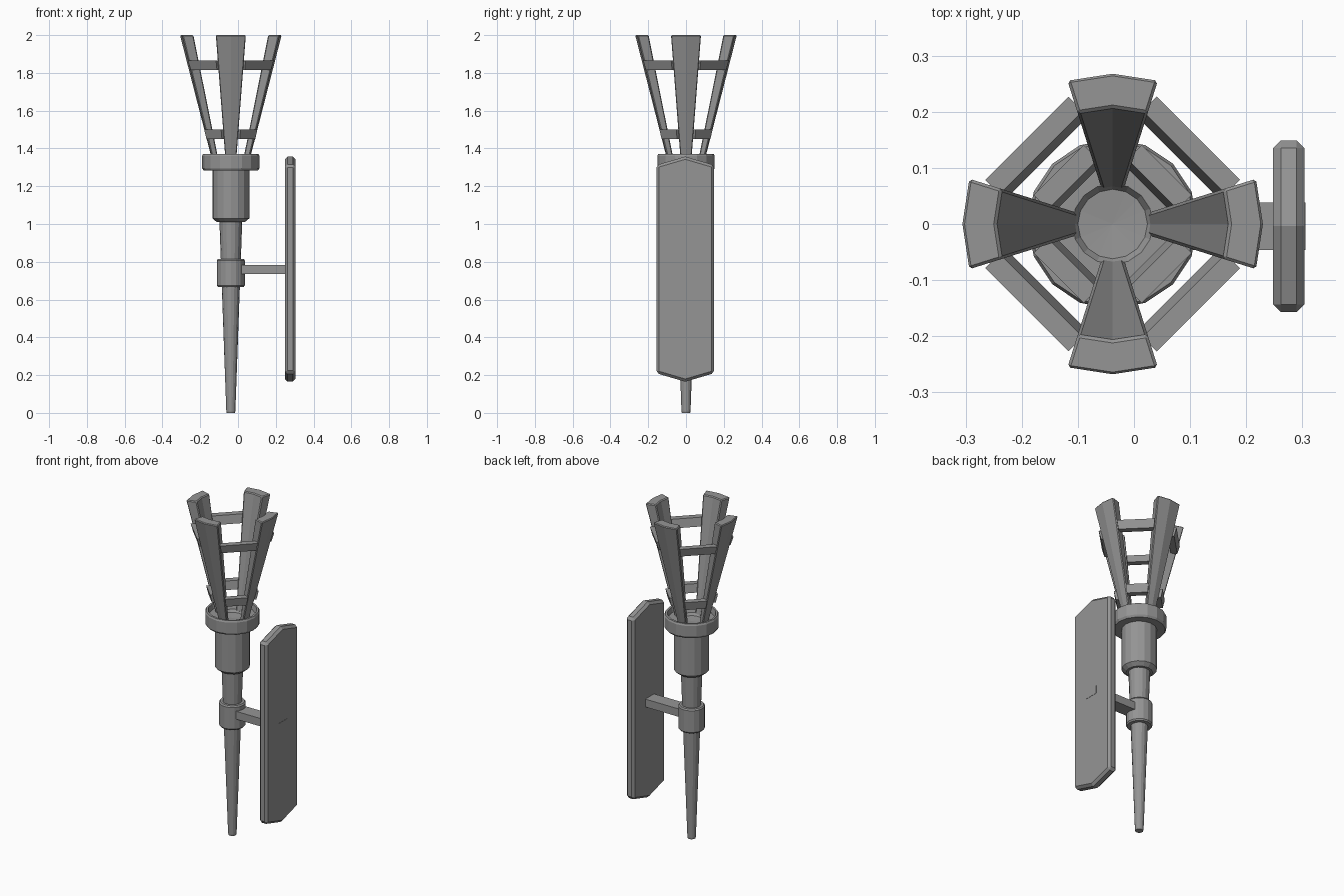
import bpy, bmesh
from math import sin, cos, pi, radians
from mathutils import Matrix

if "Cube" in bpy.data.objects:
    bpy.data.objects.remove(bpy.data.objects["Cube"], do_unlink=True)

AXIS_X = -0.038
SIDES = 16

grey = bpy.data.materials.new("iron_grey")
grey.use_nodes = True
COLOUR = (0.3, 0.3, 0.3, 1)
grey.diffuse_color = COLOUR
grey.node_tree.nodes["Principled BSDF"].inputs["Base Color"].default_value = COLOUR


def make(name, bm, x=AXIS_X, y=0.0, bevel=0.0):
    bmesh.ops.remove_doubles(bm, verts=bm.verts, dist=1e-5)
    bmesh.ops.recalc_face_normals(bm, faces=bm.faces)
    mesh = bpy.data.meshes.new(name)
    bm.to_mesh(mesh)
    bm.free()
    mesh.materials.append(grey)
    obj = bpy.data.objects.new(name, mesh)
    obj.location = (x, y, 0)
    bpy.context.collection.objects.link(obj)
    if bevel:
        mod = obj.modifiers.new("Chamfer", "BEVEL")
        mod.width = bevel
        mod.segments = 1
        mod.limit_method = "ANGLE"
        mod.angle_limit = radians(40)
    return obj


def lathe(name, profile):
    """Turn a (radius, height) profile around the torch axis."""
    bm = bmesh.new()
    verts = [bm.verts.new((r, 0, z)) for r, z in profile]
    edges = [bm.edges.new(pair) for pair in zip(verts, verts[1:])]
    bmesh.ops.spin(bm, geom=verts + edges, cent=(0, 0, 0), axis=(0, 0, 1),
                   angle=2 * pi, steps=SIDES, use_merge=True)
    return make(name, bm)


def loft(bm, lower, upper):
    """Join two matching rings of points into a closed solid."""
    a = [bm.verts.new(p) for p in lower]
    b = [bm.verts.new(p) for p in upper]
    n = len(a)
    bm.faces.new(a)
    bm.faces.new(b)
    for i in range(n):
        j = (i + 1) % n
        bm.faces.new((a[i], a[j], b[j], b[i]))


# Tapered handle, wall collar and cup
lathe("handle", [(0, 0), (0.022, 0), (0.024, 0.01), (0.061, 1.03), (0, 1.03)])
lathe("collar", [(0, 0.667), (0.068, 0.667), (0.074, 0.675), (0.074, 0.807),
                 (0.068, 0.815), (0, 0.815)])
lathe("cup", [(0, 1.01), (0.074, 1.01), (0.098, 1.03), (0.098, 1.29), (0, 1.29)])
lathe("cup_rim", [(0, 1.283), (0.144, 1.283), (0.152, 1.295), (0.152, 1.36),
                  (0.147, 1.37), (0.135, 1.37), (0.128, 1.34), (0.072, 1.34),
                  (0.062, 1.325), (0, 1.32)])


# Four flared slats, each a folded sector of a cone
def sector(inner, outer, z):
    angles = [radians(a) for a in (-17.5, 0, 17.5)]
    return ([(outer * cos(a), outer * sin(a), z) for a in angles]
            + [(inner * cos(a), inner * sin(a), z) for a in reversed(angles)])


for i, side in enumerate(("left", "back", "right", "front")):
    bm = bmesh.new()
    loft(bm, sector(0.066, 0.097, 1.33), sector(0.207, 0.269, 2.0))
    bm.transform(Matrix.Rotation(i * pi / 2, 4, "Z"))
    make("slat_" + side, bm, bevel=0.005)


# Two rows of sloping crossbars between the slats
def bar_ring(dist, half, z, depth=0.036):
    return [(dist, -half, z), (dist, half, z),
            (dist - depth, half, z), (dist - depth, -half, z)]


rows = {"lower": (0.125, 0.136, 0.063, 1.45, 1.50),
        "upper": (0.202, 0.216, 0.105, 1.815, 1.865)}
for row, (d0, d1, half, z0, z1) in rows.items():
    for i in range(4):
        bm = bmesh.new()
        loft(bm, bar_ring(d0, half * d0 / d1, z0), bar_ring(d1, half, z1))
        bm.transform(Matrix.Rotation(pi / 4 + i * pi / 2, 4, "Z"))
        make(f"{row}_crossbar_{i + 1}", bm)

# Pointed wall plate
outline = [(-0.153, 0.21), (0, 0.165), (0.153, 0.21),
           (0.153, 1.312), (0, 1.357), (-0.153, 1.312)]
bm = bmesh.new()
loft(bm, [(0.248, y, z) for y, z in outline], [(0.304, y, z) for y, z in outline])
make("wall_plate", bm, x=0, y=-0.004, bevel=0.014)

# Arm from the collar through the plate
bm = bmesh.new()
bmesh.ops.create_cube(bm, size=1)
bm.transform(Matrix.Translation((0.153, 0, 0.759)) @ Matrix.Diagonal((0.305, 0.084, 0.048, 1)))
make("arm", bm, x=0, y=-0.004)
